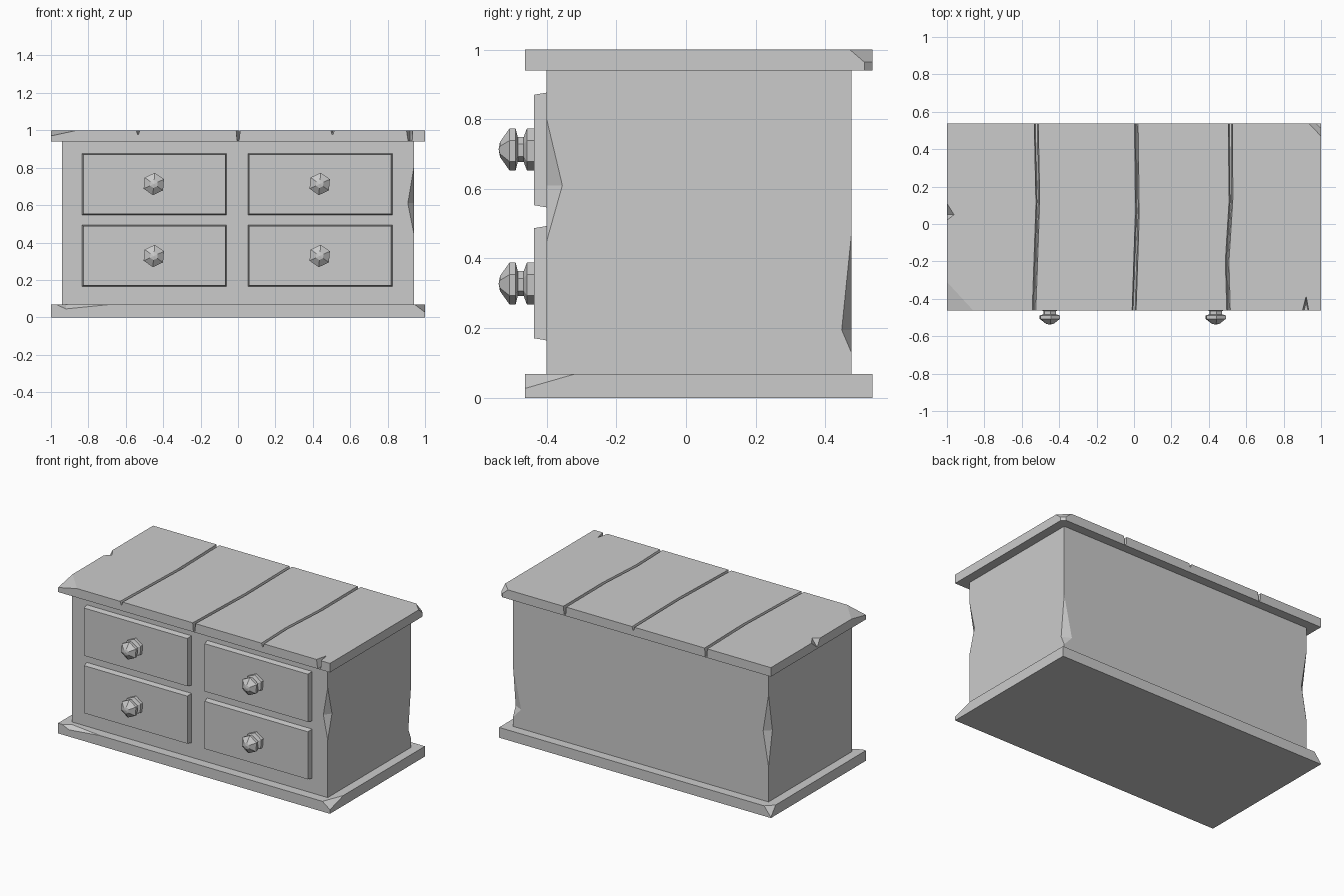
import bpy, bmesh, math
from mathutils import Vector

if "Cube" in bpy.data.objects:
    bpy.data.objects.remove(bpy.data.objects["Cube"])


def link(name, bm):
    bmesh.ops.recalc_face_normals(bm, faces=bm.faces)
    me = bpy.data.meshes.new(name)
    bm.to_mesh(me)
    bm.free()
    ob = bpy.data.objects.new(name, me)
    bpy.context.collection.objects.link(ob)
    return ob


def hull(name, pts):
    bm = bmesh.new()
    for p in pts:
        bm.verts.new(p)
    bmesh.ops.convex_hull(bm, input=bm.verts)
    bmesh.ops.dissolve_limit(bm, angle_limit=0.01, verts=bm.verts, edges=bm.edges)
    return link(name, bm)


def box(name, x0, x1, y0, y1, z0, z1, front_inset=0.0):
    i = front_inset
    pts = [(x, y1, z) for x in (x0, x1) for z in (z0, z1)]
    pts += [(x, y0, z) for x in (x0 + i, x1 - i) for z in (z0 + i, z1 - i)]
    return hull(name, pts)


def cut(ob, pts):
    """Carve the convex hull of pts out of ob."""
    cutter = hull("cutter", pts)
    cutter.hide_render = True
    mod = ob.modifiers.new("chip", 'BOOLEAN')
    mod.operation = 'DIFFERENCE'
    mod.solver = 'EXACT'
    mod.object = cutter
    bpy.context.view_layer.objects.active = ob
    bpy.ops.object.modifier_apply(modifier=mod.name)
    bpy.data.objects.remove(cutter)


def chip(ob, corner, pts):
    """Knock off a corner or edge: pts lie on the surface around corner."""
    c = sum((Vector(p) for p in pts), Vector()) / len(pts)
    cut(ob, pts + [c + (Vector(corner) - c) * 2])


F, B = -0.462, 0.536

# Body with dented vertical edges
body = box("cabinet_body", -0.94, 0.94, -0.40, 0.475, 0.05, 0.95)
for sx, y, sy, zl, zm, zh, dx, dy in [
        (1, -0.40, 1, 0.45, 0.61, 0.80, 0.032, 0.045),
        (1, 0.475, -1, 0.13, 0.195, 0.47, 0.06, 0.028),
        (-1, 0.475, -1, 0.30, 0.53, 0.78, 0.04, 0.04)]:
    x = sx * 0.94
    chip(body, (x, y, zm), [(x, y, zl), (x, y, zh), (x - sx * dx, y, zm), (x, y + sy * dy, zm)])

# Base slab with chipped corners
base = box("base_slab", -1, 1, F, B, 0, 0.068)
chip(base, (1, F, 0.068), [(0.945, F, 0.068), (1, F, 0.027), (1, -0.32, 0.068)])
chip(base, (-0.92, F, 0.068), [(-0.97, F, 0.068), (-0.69, F, 0.068), (-0.92, F, 0.045), (-0.92, -0.43, 0.068)])
chip(base, (-1, B, 0.068), [(-0.95, B, 0.068), (-1, 0.486, 0.068), (-1, B, 0.005)])

# Top slab with chips
top = box("top_slab", -1, 1, F, B, 0.94, 1)
chip(top, (-1, F, 1), [(-0.86, F, 1), (-1, F, 0.97), (-1, -0.31, 1)])
chip(top, (-1, 0.04, 1), [(-1, 0.11, 1), (-1, 0.02, 1), (-0.962, 0.05, 1), (-1, 0.05, 0.95)])
chip(top, (1, B, 1), [(0.935, B, 1), (1, 0.47, 1), (1, B, 0.943)])
cut(top, [(x, y, z) for z in (0.92, 1.02) for x, y in ((1, 0.512), (0.976, B), (1.1, 0.412), (0.876, 0.636), (1.1, 0.636))])
cut(top, [(0.895, -0.48, 1.01), (0.937, -0.48, 1.01), (0.92, -0.38, 1.01),
          (0.905, -0.48, 0.942), (0.935, -0.48, 0.942), (0.92, -0.42, 0.942)])

# Wandering plank grooves: points of (x, y, depth)
grooves = [
    [(-0.535, -0.48, 0.022), (-0.514, 0.12, 0.03), (-0.523, 0.56, 0.056)],
    [(0.0, -0.48, 0.056), (0.018, 0.06, 0.03), (0.012, 0.56, 0.022)],
    [(0.506, -0.48, 0.022), (0.498, -0.2, 0.025), (0.518, 0.12, 0.03), (0.516, 0.56, 0.056)]]
for path in grooves:
    for a, b in zip(path, path[1:]):
        pts = []
        for x, y, d in (a, b):
            w = 0.1 * d
            pts += [(x - 0.011, y, 1.005), (x + 0.011, y, 1.005), (x - w, y, 1 - d), (x + w, y, 1 - d)]
        cut(top, pts)


# Six-sided turned knob: rings of (y, radius), blunt point at the front
def knob(name, cx, cz):
    bm = bmesh.new()
    rings = []
    for y, r in [(-0.43, 0.06), (-0.457, 0.06), (-0.466, 0.036), (-0.483, 0.036),
                 (-0.489, 0.06), (-0.507, 0.06), (-0.534, 0.022)]:
        ang = [math.radians(85 + 60 * k) for k in range(6)]
        rings.append([bm.verts.new((cx + r * math.cos(a), y, cz + r * math.sin(a))) for a in ang])
    tip = bm.verts.new((cx, -0.538, cz))
    for p, q in zip(rings, rings[1:]):
        for k in range(6):
            bm.faces.new((p[k], p[(k + 1) % 6], q[(k + 1) % 6], q[k]))
    for k in range(6):
        bm.faces.new((rings[-1][k], rings[-1][(k + 1) % 6], tip))
    bm.faces.new(rings[0])
    return link(name, bm)


# Drawers and knobs
for side, x0, x1, kx in (("left", -0.835, -0.06, -0.45), ("right", 0.052, 0.827, 0.437)):
    for level, z0, z1, kz in (("lower", 0.163, 0.495, 0.328), ("upper", 0.545, 0.878, 0.713)):
        box(f"{level}_{side}_drawer", x0, x1, -0.436, -0.39, z0, z1, 0.008)
        knob(f"{level}_{side}_knob", kx, kz)
